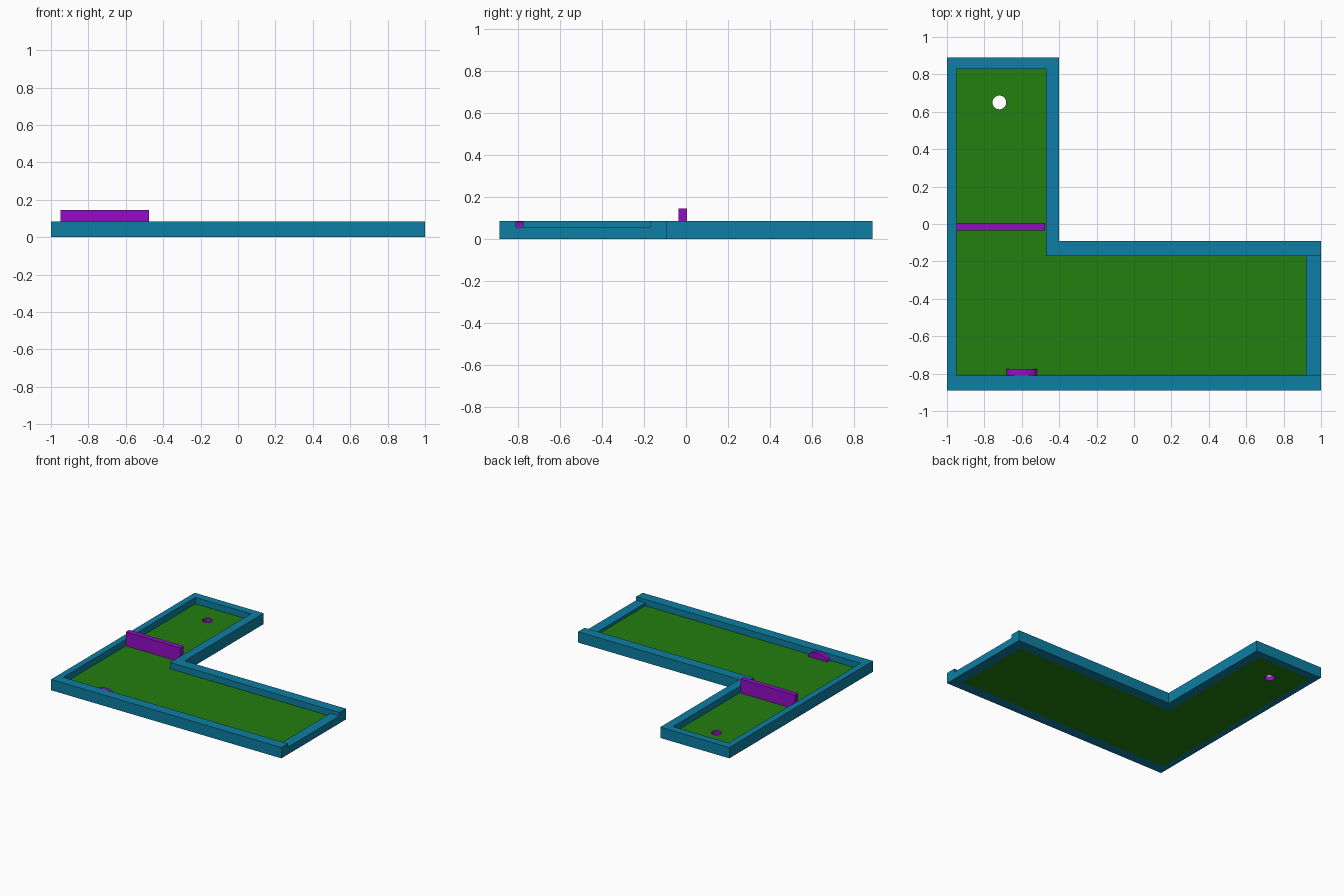
import bpy, bmesh, math
from mathutils import Matrix, Vector

if "Cube" in bpy.data.objects:
    bpy.data.objects.remove(bpy.data.objects["Cube"])


def material(name, rgb):
    m = bpy.data.materials.new(name)
    m.diffuse_color = (*rgb, 1)
    m.use_nodes = True
    m.node_tree.nodes["Principled BSDF"].inputs["Base Color"].default_value = m.diffuse_color
    return m


TEAL = material("teal", (0.004, 0.21, 0.37))
GREEN = material("green", (0.017, 0.21, 0.005))
PURPLE = material("purple", (0.29, 0.004, 0.55))

WALL_TOP, END_TOP, FLOOR_TOP, BAR_TOP = 0.085, 0.057, 0.035, 0.145


def prism(name, loops, z0, z1, mats, matrix=None):
    """Extrude an outline (first loop) with optional holes (other loops)."""
    bm = bmesh.new()
    edges = []
    for loop in loops:
        vs = [bm.verts.new((x, y, z0)) for x, y in loop]
        edges += [bm.edges.new((a, b)) for a, b in zip(vs, vs[1:] + vs[:1])]
    if len(loops) == 1:
        bm.faces.new(vs)
    else:
        bmesh.ops.triangle_fill(bm, edges=edges, use_beauty=True)
    ext = bmesh.ops.extrude_face_region(bm, geom=bm.faces[:])
    top = [g for g in ext["geom"] if isinstance(g, bmesh.types.BMVert)]
    bmesh.ops.translate(bm, verts=top, vec=(0, 0, z1 - z0))
    bmesh.ops.recalc_face_normals(bm, faces=bm.faces[:])
    if matrix:
        bm.transform(matrix)
    me = bpy.data.meshes.new(name)
    bm.to_mesh(me)
    bm.free()
    for m in mats:
        me.materials.append(m)
    ob = bpy.data.objects.new(name, me)
    bpy.context.collection.objects.link(ob)
    return ob


def rect(x0, x1, y0, y1):
    return [(x0, y0), (x1, y0), (x1, y1), (x0, y1)]


# side walls: one continuous border, open at the right end
prism("side_walls", [[(1, -.89), (1, -.81), (-.95, -.81), (-.95, .83), (-.47, .83),
                      (-.47, -.17), (1, -.17), (1, -.09), (-.4, -.09), (-.4, .89),
                      (-1, .89), (-1, -.89)]], 0, WALL_TOP, [TEAL])

# lower wall closing the right end
prism("end_wall", [rect(.92, 1, -.81, -.17)], 0, END_TOP, [TEAL])

# floor with the cup hole, hole lining in purple
cx, cy, r = -.72, .65, .037
hole = [(cx + r * math.cos(t * math.tau / 32), cy + r * math.sin(t * math.tau / 32))
        for t in range(32)]
outline = [(-.95, -.81), (.92, -.81), (.92, -.17), (-.47, -.17), (-.47, .83), (-.95, .83)]
floor = prism("floor", [outline, hole], 0, FLOOR_TOP, [GREEN, PURPLE])
for p in floor.data.polygons:
    if abs(p.normal.z) < .5 and (p.center.xy - Vector((cx, cy))).length < r * 1.1:
        p.material_index = 1

# barrier across the lane
prism("barrier", [rect(-.95, -.475, -.035, .005)], FLOOR_TOP, BAR_TOP, [PURPLE])

# rounded arch against the front wall
arch = [(.082 * math.cos(t * math.pi / 24), .047 * math.sin(t * math.pi / 24))
        for t in range(25)]
prism("wall_arch", [arch], 0, .036, [PURPLE],
      Matrix.Translation((-.6, -.775, FLOOR_TOP)) @ Matrix.Rotation(math.pi / 2, 4, 'X'))
